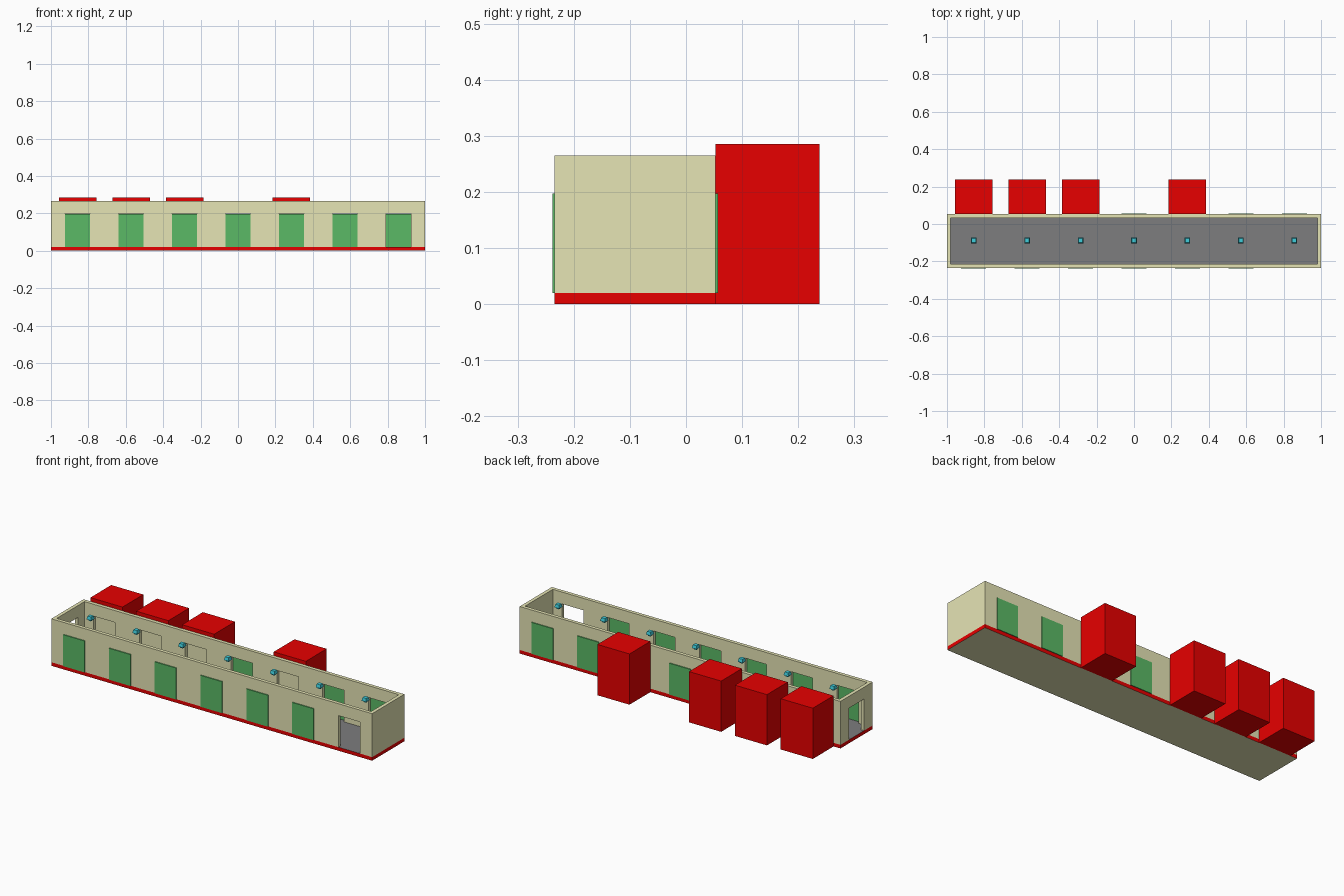
import bpy, bmesh
from mathutils import Vector, Matrix

cube = bpy.data.objects.get("Cube")
if cube:
    bpy.data.objects.remove(cube, do_unlink=True)


def material(name, rgb):
    m = bpy.data.materials.new(name)
    m.use_nodes = True
    m.diffuse_color = (*rgb, 1)
    m.node_tree.nodes["Principled BSDF"].inputs["Base Color"].default_value = (*rgb, 1)
    return m


BEIGE = material("beige_wall", (0.79, 0.78, 0.46))
RED = material("red", (0.80, 0.0, 0.0))
GREEN = material("door_green", (0.105, 0.49, 0.132))
GREY = material("floor_grey", (0.205, 0.205, 0.21))
TEAL = material("lamp_teal", (0.05, 0.62, 0.72))


def finish(name, bm, *mats):
    bmesh.ops.recalc_face_normals(bm, faces=bm.faces)
    mesh = bpy.data.meshes.new(name)
    bm.to_mesh(mesh)
    bm.free()
    for m in mats:
        mesh.materials.append(m)
    ob = bpy.data.objects.new(name, mesh)
    bpy.context.collection.objects.link(ob)
    return ob


def box_mesh(lo, hi):
    lo, hi = Vector(lo), Vector(hi)
    bm = bmesh.new()
    bmesh.ops.create_cube(bm, size=1, matrix=Matrix.Translation((lo + hi) / 2)
                          @ Matrix.Diagonal((*(hi - lo), 1)))
    bm.normal_update()
    return bm


def box(name, lo, hi, mat):
    return finish(name, box_mesh(lo, hi), mat)


def extrude(bm, face, vec):
    new = bmesh.ops.extrude_face_region(bm, geom=[face])["geom"]
    bmesh.ops.translate(bm, vec=vec, verts=[v for v in new if isinstance(v, bmesh.types.BMVert)])


def wall(name, start, end, openings, to_world, depth):
    """Comb-shaped wall outline with door openings, extruded to its thickness."""
    pts = [(start, BASE)]
    for c in openings:
        pts += [(c - DOOR, BASE), (c - DOOR, DOOR_TOP), (c + DOOR, DOOR_TOP), (c + DOOR, BASE)]
    pts += [(end, BASE), (end, TOP), (start, TOP)]
    bm = bmesh.new()
    face = bm.faces.new([bm.verts.new(to_world(u, z)) for u, z in pts])
    extrude(bm, face, depth)
    return finish(name, bm, BEIGE)


# Main dimensions
FRONT, BACK = -0.234, 0.053
BASE, TOP, DOOR_TOP = 0.02, 0.265, 0.198
DOOR, T = 0.067, 0.02
MID = (FRONT + BACK) / 2
BAYS = [(i - 3) * 2 / 7 for i in range(7)]

# Red plinth with a grey floor on top and a pale underside
bm = box_mesh((-1, FRONT, 0), (1, BACK, BASE))
for f in bm.faces:
    f.material_index = 1 if f.normal.z < -0.5 else 2 if f.normal.z > 0.5 else 0
finish("plinth_and_floor", bm, RED, BEIGE, GREY)

# Long walls with seven openings, end walls with one and none
wall("front_wall", -1, 1, BAYS, lambda u, z: (u, FRONT, z), (0, T, 0))
wall("back_wall", -1, 1, BAYS, lambda u, z: (u, BACK - T, z), (0, T, 0))
wall("right_end_wall", FRONT + T, BACK - T, [MID], lambda u, z: (-1, u, z), (T, 0, 0))
wall("left_end_wall", FRONT + T, BACK - T, [], lambda u, z: (1 - T, u, z), (T, 0, 0))

for i, x in enumerate(BAYS):
    # Front doors, the last bay stands open
    if i < 6:
        box(f"front_door_{i + 1}", (x - DOOR, FRONT - 0.004, BASE),
            (x + DOOR, FRONT + 0.004, DOOR_TOP - 0.001), GREEN)

    # Back doors, or red rooms hollowed out behind the openings
    if i in (3, 5, 6):
        box(f"back_door_{i + 1}", (x - DOOR, BACK - 0.004, BASE),
            (x + DOOR, BACK + 0.004, DOOR_TOP - 0.001), GREEN)
    else:
        bm = box_mesh((x - 0.1, BACK, 0), (x + 0.1, 0.238, 0.286))
        mouth = next(f for f in bm.faces if f.normal.y < -0.5)
        bmesh.ops.inset_region(bm, faces=[mouth], thickness=0.014)
        for v in mouth.verts:
            v.co.z = BASE if v.co.z < 0.1 else TOP - 0.005
        shell = set(bm.faces) - {mouth}
        extrude(bm, mouth, (0, 0.171, 0))
        for f in bm.faces:
            f.material_index = 0 if f in shell else 1
        finish(f"back_room_{i + 1}", bm, RED, BEIGE)

    # Hanging lamp: tapered square shade over a small bulb block
    y = MID + 0.002
    bm = box_mesh((x - 0.015, y - 0.015, 0.246), (x + 0.015, y + 0.015, 0.264))
    for v in bm.verts:
        if v.co.z > 0.25:
            v.co.x = x + (v.co.x - x) * 0.75
            v.co.y = y + (v.co.y - y) * 0.75
    finish(f"lamp_shade_{i + 1}", bm, TEAL)
    box(f"lamp_bulb_{i + 1}", (x - 0.008, y - 0.008, 0.238), (x + 0.008, y + 0.008, 0.247), TEAL)
